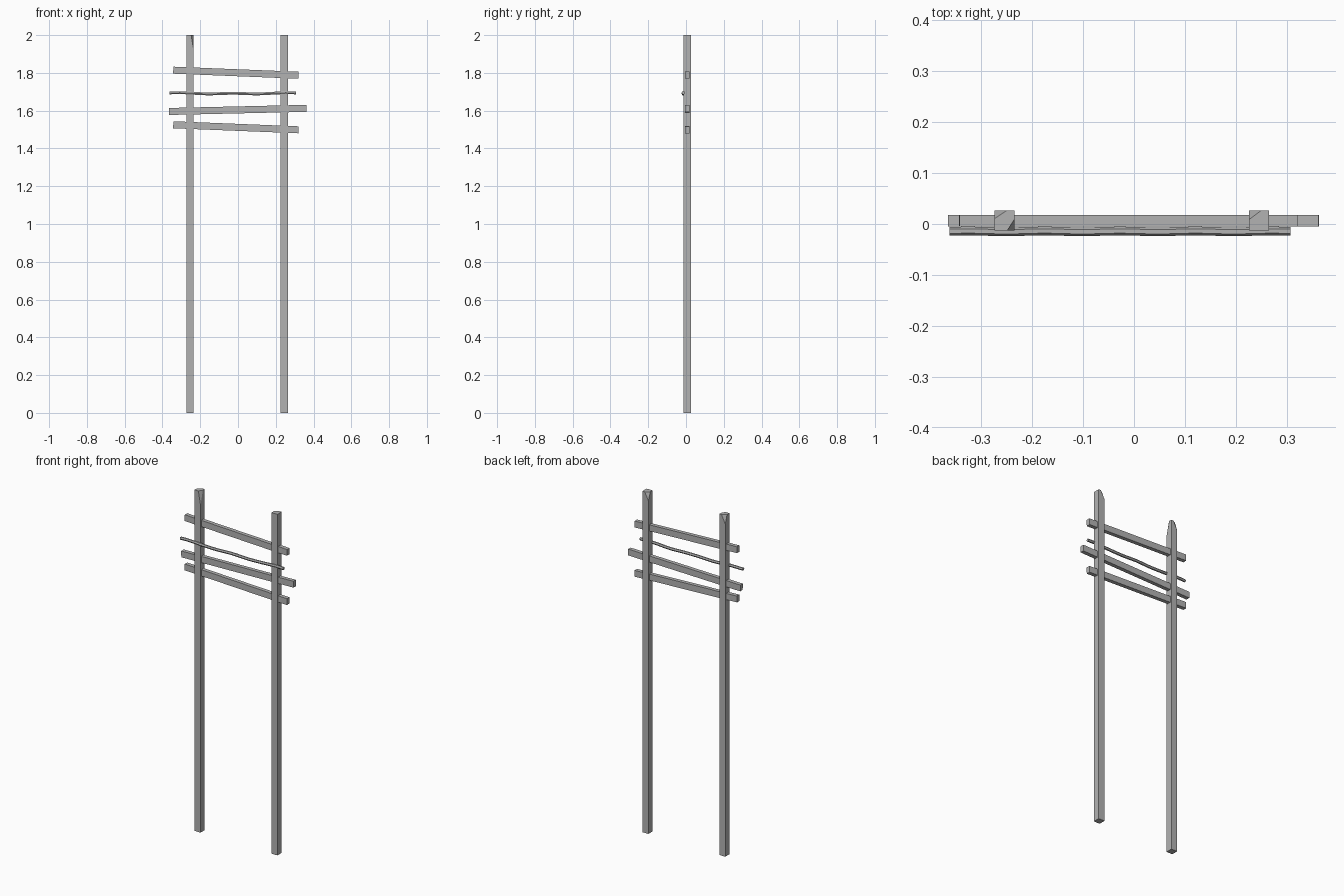
import bpy, bmesh, math
from mathutils import Vector, Matrix

if "Cube" in bpy.data.objects:
    bpy.data.objects.remove(bpy.data.objects["Cube"], do_unlink=True)

GREY = (0.45, 0.45, 0.45, 1)
wood = bpy.data.materials.new("weathered grey")
wood.use_nodes = True
wood.diffuse_color = GREY
wood.node_tree.nodes["Principled BSDF"].inputs["Base Color"].default_value = GREY


def add_object(name, bm):
    mesh = bpy.data.meshes.new(name)
    bmesh.ops.recalc_face_normals(bm, faces=bm.faces)
    bm.to_mesh(mesh)
    bm.free()
    mesh.materials.append(wood)
    obj = bpy.data.objects.new(name, mesh)
    bpy.context.collection.objects.link(obj)
    return obj


def box(size, matrix):
    bm = bmesh.new()
    bmesh.ops.create_cube(bm, size=1, matrix=matrix @ Matrix.Diagonal((*size, 1)))
    return bm


# Posts: square timbers with corners hewn off at the top
W, POST_Y, HEIGHT = 0.039, 0.007, 2.0


def post(name, x, cuts):
    bm = box((W, W, HEIGHT), Matrix.Translation((x, POST_Y, HEIGHT / 2)))
    for sx, sy, dx, dy, depth in cuts:
        corner = Vector((x + sx * W / 2, POST_Y + sy * W / 2, HEIGHT))
        outward = Vector((sx / dx, sy / dy, 1 / depth))
        point = corner - Vector((sx * dx, 0, 0))
        cut = bmesh.ops.bisect_plane(bm, geom=bm.verts[:] + bm.edges[:] + bm.faces[:],
                                     plane_co=point, plane_no=outward.normalized(),
                                     clear_outer=True)
        rim = [e for e in cut["geom_cut"] if isinstance(e, bmesh.types.BMEdge)]
        bmesh.ops.holes_fill(bm, edges=rim, sides=0)
    add_object(name, bm)


post("right_post", -0.254, [(-1, 1, 0.024, 0.016, 0.05), (1, -1, 0.014, 0.022, 0.08)])
post("left_post", 0.245, [(-1, 1, 0.024, 0.018, 0.045)])


# Rails: slightly tilted planks running through the posts
def rail(name, x, z, length, degrees):
    matrix = Matrix.Translation((x, 0.0065, z)) @ Matrix.Rotation(math.radians(-degrees), 4, "Y")
    add_object(name, box((length, 0.023, 0.037), matrix))


rail("top_rail", -0.011, 1.801, 0.664, -2.3)
rail("middle_rail", -0.001, 1.604, 0.728, 1.3)
rail("bottom_rail", -0.011, 1.512, 0.664, -2.3)

# Rope: thin six-sided strand in front of the posts, sagging between them
SIDES, RINGS, RADIUS = 6, 24, 0.0085
bm = bmesh.new()
rings = []
for i in range(RINGS + 1):
    t = i / RINGS
    x = -0.362 + 0.669 * t
    z = 1.694 - 0.004 * math.sin(math.pi * t) + 0.002 * math.sin(5 * math.pi * t)
    y = -0.0145 + 0.0008 * math.sin(9 * math.pi * t)
    ring = []
    for k in range(SIDES):
        a = 2 * math.pi * (k + 0.5) / SIDES + math.pi / 6
        ring.append(bm.verts.new((x, y + RADIUS * math.cos(a) , z + RADIUS * math.sin(a))))
    rings.append(ring)
for a, b in zip(rings, rings[1:]):
    for k in range(SIDES):
        n = (k + 1) % SIDES
        bm.faces.new((a[k], a[n], b[n], b[k]))
bm.faces.new(rings[0])
bm.faces.new(rings[-1])
add_object("rope", bm)
